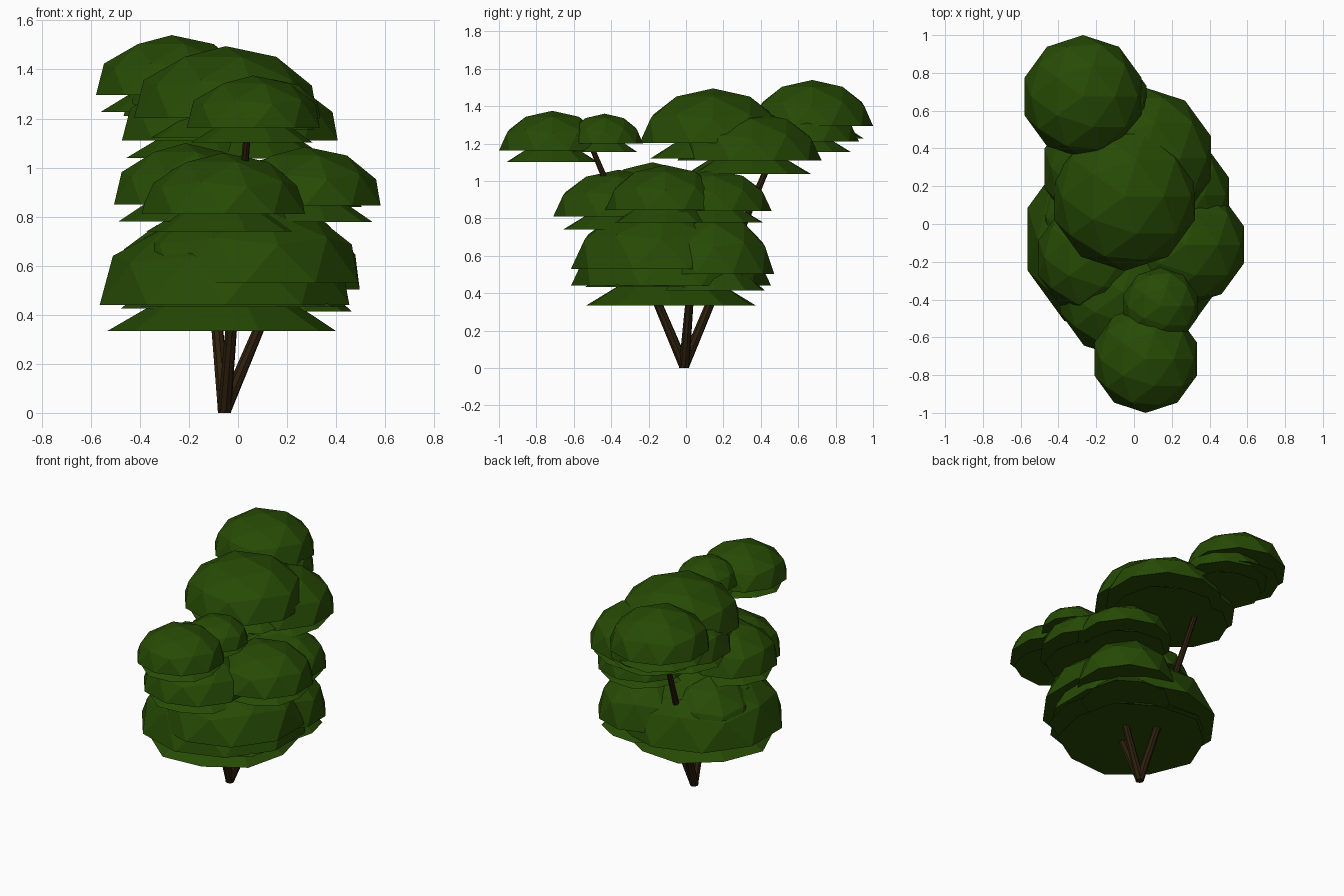
import bpy, bmesh, math
from mathutils import Vector, Matrix

if "Cube" in bpy.data.objects:
    bpy.data.objects.remove(bpy.data.objects["Cube"])


def material(name, colour):
    m = bpy.data.materials.new(name)
    m.diffuse_color = (*colour, 1.0)
    m.use_nodes = True
    m.node_tree.nodes["Principled BSDF"].inputs["Base Color"].default_value = m.diffuse_color
    return m


GREEN = material("leaf_green", (0.020, 0.070, 0.0015))
BROWN = material("bark_brown", (0.026, 0.014, 0.004))


def add_object(name, bm, mat):
    mesh = bpy.data.meshes.new(name)
    bm.to_mesh(mesh)
    bm.free()
    mesh.materials.append(mat)
    obj = bpy.data.objects.new(name, mesh)
    bpy.context.collection.objects.link(obj)
    return obj


def leaf_dome(name, x, y, z, r, h):
    """Faceted flat-bottomed dome with a narrower flared skirt beneath."""
    bm = bmesh.new()
    # dome: upper half of a low-poly ball
    bmesh.ops.create_icosphere(bm, subdivisions=2, radius=1.0)
    low = [v for v in bm.verts if v.co.z < -0.01]
    bmesh.ops.delete(bm, geom=low, context='VERTS')
    rim = [e for e in bm.edges if e.is_boundary]
    bmesh.ops.contextual_create(bm, geom=rim)
    for v in bm.verts:
        v.co = Vector((v.co.x * r, v.co.y * r, v.co.z * h))
    bmesh.ops.recalc_face_normals(bm, faces=bm.faces[:])
    # skirt: folded-under lower ring, its faces turned inward like the underside
    outer, inner = [], []
    for i in range(10):
        a = math.radians(36 * i)
        ro = r * (0.894 if i % 2 else 0.851)
        outer.append(bm.verts.new((ro * math.cos(a), ro * math.sin(a), -0.28 * h)))
        inner.append(bm.verts.new((0.55 * r * math.cos(a), 0.55 * r * math.sin(a), 0)))
    for i in range(10):
        j = (i + 1) % 10
        bm.faces.new((outer[i], inner[i], inner[j], outer[j]))
    bm.faces.new(outer[::-1])
    bmesh.ops.translate(bm, verts=bm.verts[:], vec=(x, y, z))
    return add_object(name, bm, GREEN)


def branch(name, start, end, r1, r2):
    a, b = Vector(start), Vector(end)
    axis = b - a
    bm = bmesh.new()
    turn = axis.to_track_quat('Z', 'Y').to_matrix().to_4x4()
    bmesh.ops.create_cone(bm, cap_ends=True, segments=8, radius1=r1, radius2=r2,
                          depth=axis.length,
                          matrix=Matrix.Translation((a + b) / 2) @ turn)
    return add_object(name, bm, BROWN)


# Foliage: x, y, base height, radius, dome height
domes = {
    "crown_back_top": (-0.27, 0.675, 1.295, 0.325, 0.245),
    "crown_back_under": (-0.20, 0.645, 1.21, 0.28, 0.20),
    "crown_centre": (-0.05, 0.145, 1.203, 0.393, 0.292),
    "crown_back_right": (0.05, 0.35, 1.11, 0.375, 0.26),
    "crown_back_left": (-0.15, 0.295, 1.11, 0.34, 0.25),
    "crown_front": (0.062, -0.715, 1.162, 0.285, 0.213),
    "crown_front_small": (0.14, -0.435, 1.20, 0.205, 0.16),
    "middle_front": (-0.06, -0.36, 0.81, 0.35, 0.25),
    "middle_left": (-0.215, -0.18, 0.85, 0.305, 0.25),
    "middle_right": (0.275, -0.11, 0.845, 0.322, 0.24),
    "middle_back_right": (0.21, 0.15, 0.84, 0.308, 0.22),
    "lower_main": (-0.055, -0.08, 0.44, 0.535, 0.38),
    "lower_upper": (0.03, -0.13, 0.53, 0.485, 0.35),
    "lower_left": (-0.20, 0.03, 0.51, 0.31, 0.30),
    "lower_back_right": (0.19, 0.15, 0.503, 0.322, 0.32),
}
for dome_name, spec in domes.items():
    leaf_dome(dome_name, *spec)

# Branches fanning out from the foot of the tree
foot = (-0.055, -0.01, 0.012)
tips = {
    "branch_front": (0.04, -0.50, 1.17),
    "branch_back": (-0.17, 0.53, 1.30),
    "branch_right": (0.30, 0.06, 0.85),
}
for branch_name, tip in tips.items():
    branch(branch_name, foot, tip, 0.028, 0.014)
# stub sealing the foot
branch("trunk_foot", (-0.055, -0.01, 0.0), (-0.055, -0.01, 0.05), 0.027, 0.03)
